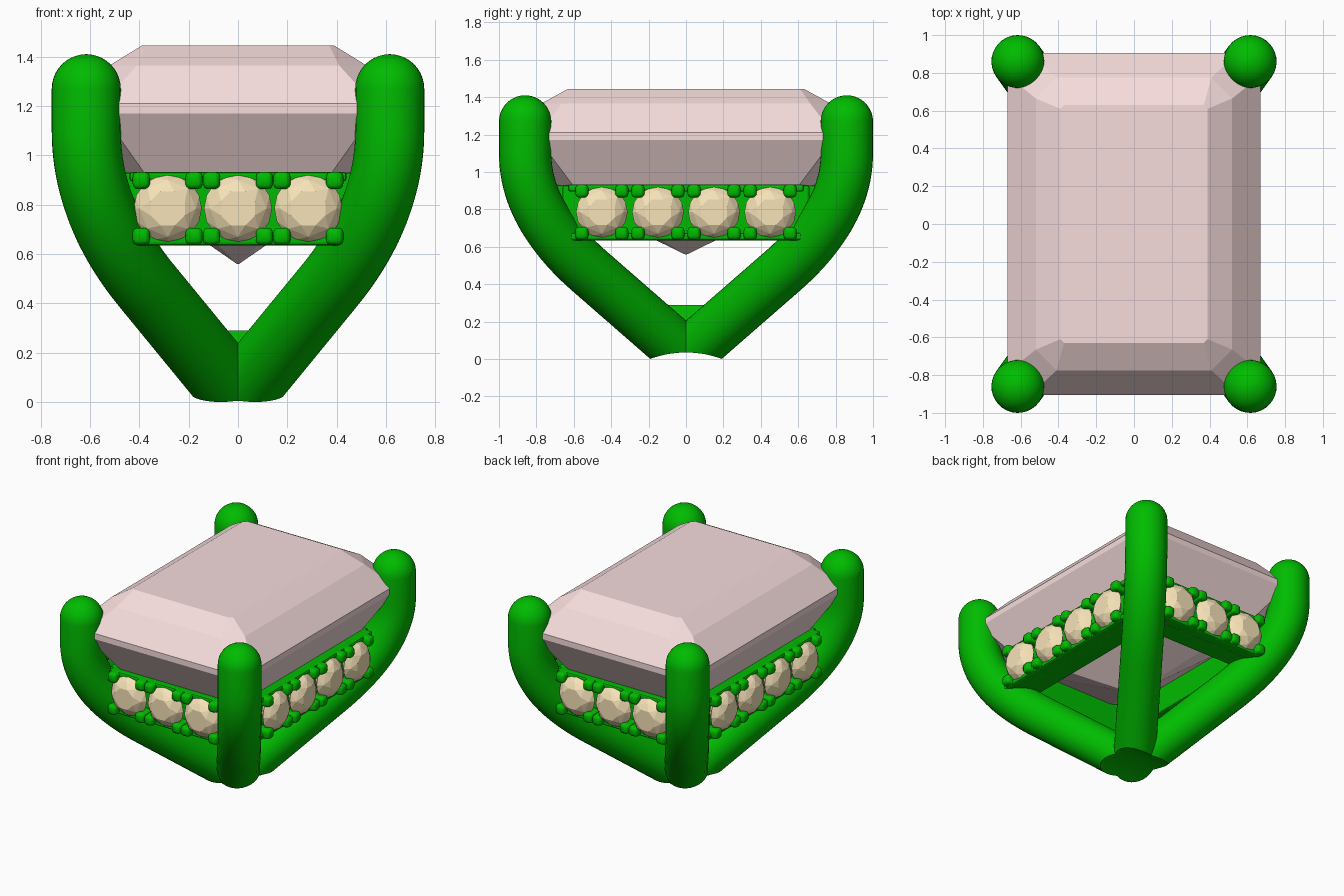
import bpy, bmesh
from math import sin, cos, pi, sqrt
from mathutils import Vector, Matrix
from mathutils.geometry import interpolate_bezier

if "Cube" in bpy.data.objects:
    bpy.data.objects.remove(bpy.data.objects["Cube"])


def material(name, rgb):
    m = bpy.data.materials.new(name)
    m.diffuse_color = (*rgb, 1)
    m.use_nodes = True
    m.node_tree.nodes["Principled BSDF"].inputs["Base Color"].default_value = m.diffuse_color
    return m


GREEN = material("green metal", (0.0, 0.5, 0.0))
PINK = material("pink stone", (0.93, 0.72, 0.72))
CREAM = material("cream stone", (0.93, 0.77, 0.48))


def finish(name, bm, mat, smooth=False):
    bmesh.ops.recalc_face_normals(bm, faces=bm.faces)
    me = bpy.data.meshes.new(name)
    bm.to_mesh(me)
    bm.free()
    me.materials.append(mat)
    ob = bpy.data.objects.new(name, me)
    bpy.context.collection.objects.link(ob)
    bpy.ops.object.select_all(action='DESELECT')
    ob.select_set(True)
    bpy.context.view_layer.objects.active = ob
    if smooth:
        bpy.ops.object.shade_smooth_by_angle(angle=0.7)
    return ob


def loft(bm, rings):
    """Skin a list of closed vertex rings and cap both ends."""
    rows = [[bm.verts.new(p) for p in r] for r in rings]
    n = len(rows[0])
    for a, b in zip(rows, rows[1:]):
        for i in range(n):
            bm.faces.new((a[i], a[(i + 1) % n], b[(i + 1) % n], b[i]))
    bm.faces.new(rows[0])
    bm.faces.new(rows[-1])


def hull(points):
    bm = bmesh.new()
    for p in points:
        bm.verts.new(p)
    bmesh.ops.convex_hull(bm, input=bm.verts[:])
    return bm


# Main stone: chamfered rectangle rings from culet to table
def octagon(hx, hy, c, z):
    q = [(hx, hy - c), (hx - c, hy)]
    pts = q + [(-x, y) for x, y in q[::-1]]
    pts += [(-x, -y) for x, y in pts]
    return [(x, y, z) for x, y in pts]


bm = bmesh.new()
loft(bm, [octagon(0.004, 0.006, 0.001, 0.56), octagon(0.54, 0.765, 0.16, 0.93),
          octagon(0.67, 0.905, 0.12, 1.17), octagon(0.67, 0.905, 0.12, 1.21),
          octagon(0.52, 0.775, 0.11, 1.365), octagon(0.39, 0.63, 0.02, 1.445)])
finish("main_stone", bm, PINK)

# Finger-shaped cutter for the underside
bm = bmesh.new()
bmesh.ops.create_cone(bm, cap_ends=True, segments=128, radius1=0.55, radius2=0.55, depth=2,
                      matrix=Matrix.Translation((0, 0, -0.515)) @ Matrix.Rotation(pi / 2, 4, 'Y'))
cutter = finish("finger_cutter", bm, GREEN)
cutter.hide_render = True

# Prongs: round bars swept in a diagonal plane, domed on top
R = 0.14
PX, PY = 0.615, 0.86
L = sqrt(PX * PX + PY * PY)
path = [Vector((0.6 * i / 12 * L, 0.02 + 0.45 * i / 12)) for i in range(12)]
path += [Vector(p[:2]) for p in interpolate_bezier(
    Vector((0.6 * L, 0.47, 0)), Vector((0.84 * L, 0.65, 0)),
    Vector((1.0 * L, 0.86, 0)), Vector((L, 1.1, 0)), 24)]
path.append(Vector((L, 1.27)))
radii = [R] * len(path)
for i in range(1, 10):
    a = i / 10 * pi / 2
    path.append(Vector((L, 1.27 + R * sin(a))))
    radii.append(R * cos(a))
path.append(Vector((L, 1.27 + R)))
radii.append(0.004)

across = Vector((PX, PY, 0)) / L
side = Vector((-PY, PX, 0)) / L
rings = []
for i, p in enumerate(path):
    t = (path[min(i + 1, len(path) - 1)] - path[max(i - 1, 0)]).normalized()
    normal = across * t.y - Vector((0, 0, 1)) * t.x
    c = across * p.x + Vector((0, 0, p.y))
    rings.append([c + radii[i] * (normal * cos(2 * pi * k / 32) + side * sin(2 * pi * k / 32))
                  for k in range(32)])
bm = bmesh.new()
loft(bm, rings)
prongs = finish("prongs", bm, GREEN, True)
cut = prongs.modifiers.new("finger cut", 'BOOLEAN')
cut.operation = 'DIFFERENCE'
cut.object = cutter
bpy.ops.object.modifier_apply(modifier=cut.name)
bpy.data.objects.remove(cutter)
mir = prongs.modifiers.new("mirror", 'MIRROR')
mir.use_axis = (True, True, False)
mir.use_mirror_merge = False

# Small web filling the crotch where the prongs meet
finish("prong_web", hull([(sx * x, sy * y, z) for x, y, z in ((0.05, 0.1, 0.29), (0.08, 0.13, 0.12), (0.1, 0.1, 0.035))
                          for sx in (-1, 1) for sy in (-1, 1)]), GREEN)

# Gallery: four bars, each with a row of claw-set round stones facing outward
ZC = 0.785
sides = [("front", 3, 0.285, 0.805, 0.47), ("right", 4, 0.30, 0.605, 0.66),
         ("back", 3, 0.285, 0.805, 0.47), ("left", 4, 0.30, 0.605, 0.66)]


def ring_pts(r, h, n, off=0.0):
    return [Vector((r * cos(2 * pi * (i + off) / n), r * sin(2 * pi * (i + off) / n), h)) for i in range(n)]


def soft_square(r, h):
    """Rounded square outline for a claw."""
    def f(v):
        return abs(v) ** 0.55 * (1 if v > 0 else -1)
    return [Vector((r * f(cos(a)), r * f(sin(a)), h)) for a in (2 * pi * (i + 0.5) / 16 for i in range(16))]


for k, (label, n, pitch, d, half) in enumerate(sides):
    turn = Matrix.Rotation(k * pi / 2, 4, 'Z')
    # bar: recessed core with top and bottom rails
    bm = bmesh.new()
    for y0, y1, z0, z1, h in ((0.22, 0.05, -0.145, 0.145, half), (0.08, -0.005, -0.15, -0.11, half - 0.03),
                              (0.08, -0.005, 0.11, 0.148, half - 0.03)):
        bmesh.ops.create_cube(bm, size=1, matrix=turn @ Matrix.Translation((0, -d + (y0 + y1) / 2, ZC + (z0 + z1) / 2))
                              @ Matrix.Diagonal((2 * h, y0 - y1, z1 - z0, 1)))
    bar = finish(label + "_gallery_bar", bm, GREEN)
    bev = bar.modifiers.new("bevel", 'BEVEL')
    bev.width = 0.012
    bev.segments = 2

    claws = bmesh.new()
    for j in range(n):
        u = (j - (n - 1) / 2) * pitch
        # local z of the stone points out of the side
        place = turn @ Matrix.Translation((u, -d, ZC)) @ Matrix.Rotation(pi / 2, 4, 'X')
        pts = (ring_pts(0.075, 0.06, 8, 0.5) + ring_pts(0.115, 0.035, 8)
               + ring_pts(0.138, 0.0, 16) + ring_pts(0.02, -0.1, 8))
        bm = hull(pts)
        bm.transform(place)
        finish(f"{label}_small_stone_{j + 1}", bm, CREAM)
        # four soft square claws gripping each stone
        for sx in (-1, 1):
            for sz in (-1, 1):
                claw = [[place @ (p + Vector((sx * 0.107, sz * 0.113, 0))) for p in soft_square(r, h)]
                        for r, h in ((0.035, -0.09), (0.035, 0.025), (0.031, 0.04), (0.02, 0.048))]
                loft(claws, claw)
    finish(label + "_claws", claws, GREEN, True)
